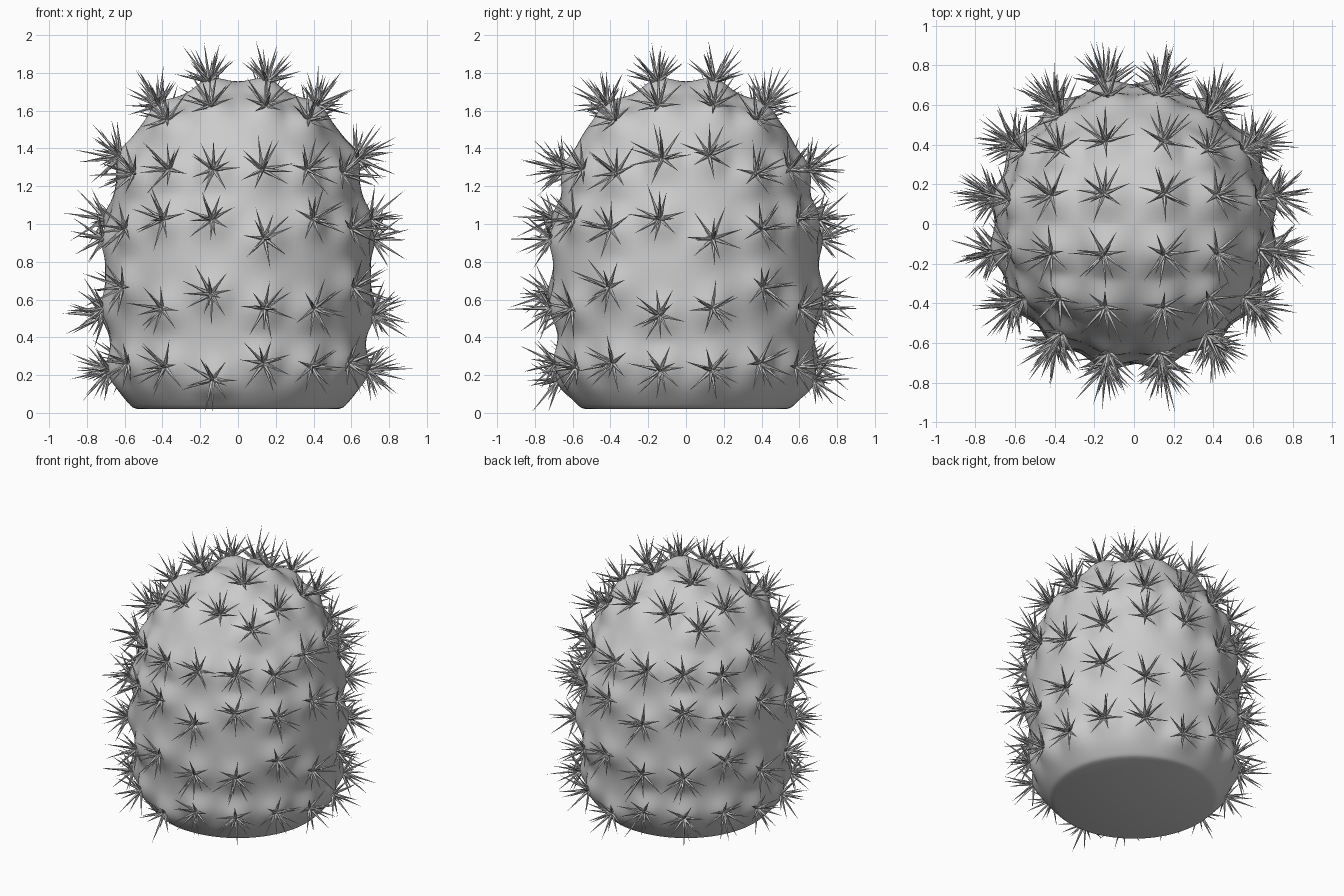
import bpy, bmesh, math, random
from mathutils import Vector, Matrix
from mathutils.geometry import interpolate_bezier

random.seed(4)
cube = bpy.data.objects.get("Cube")
if cube:
    bpy.data.objects.remove(cube, do_unlink=True)

# One grey for the whole plant
grey = bpy.data.materials.new("light grey")
grey.use_nodes = True
grey.diffuse_color = (0.6, 0.6, 0.6, 1)
grey.node_tree.nodes["Principled BSDF"].inputs["Base Color"].default_value = grey.diffuse_color


def finish(bm, name, angle):
    mesh = bpy.data.meshes.new(name)
    bm.to_mesh(mesh)
    bm.free()
    mesh.materials.append(grey)
    obj = bpy.data.objects.new(name, mesh)
    bpy.context.collection.objects.link(obj)
    bpy.ops.object.select_all(action="DESELECT")
    obj.select_set(True)
    bpy.context.view_layer.objects.active = obj
    bpy.ops.object.shade_smooth_by_angle(angle=math.radians(angle))


# Smooth barrel profile as (radius, height), from the base rim to the crown
PROFILE = [(0.53, 0.02), (0.57, 0.04), (0.635, 0.13), (0.665, 0.25), (0.68, 0.42),
           (0.703, 0.7), (0.692, 0.92), (0.665, 1.12), (0.62, 1.3), (0.57, 1.43),
           (0.505, 1.53), (0.41, 1.61), (0.29, 1.685), (0.15, 1.74), (0, 1.755)]
pts = [Vector((r, 0, z)) for r, z in PROFILE]
tangents = [(pts[min(i + 1, len(pts) - 1)] - pts[max(i - 1, 0)]) / 6 for i in range(len(pts))]
tangents[-1].z = 0
curve = []
for i in range(len(pts) - 1):
    curve += interpolate_bezier(pts[i], pts[i] + tangents[i],
                                pts[i + 1] - tangents[i + 1], pts[i + 1], 9)[:-1]
curve.append(pts[-1])


def curve_normal(i):
    t = curve[min(i + 1, len(curve) - 1)] - curve[max(i - 1, 0)]
    return Vector((t.z, 0, -t.x)).normalized()


def turn(v, angle):
    return Matrix.Rotation(angle, 3, "Z") @ v


# Bump positions: four wavy rings round the sides, half listed and half turned about
RINGS = [(1.29, 1.28, 1.28, 1.28, 1.25, 1.33, 1.35, 1.25),
         (1.01, 1.01, 0.92, 1.01, 0.96, 1.01, 0.92, 0.96),
         (0.55, 0.62, 0.56, 0.55, 0.67, 0.52, 0.55, 0.67),
         (0.25, 0.18, 0.27, 0.25, 0.27, 0.23, 0.23, 0.27)]
STEP = math.pi / 8
bumps = []


def add_bump(index, angle):
    bumps.append((turn(curve[index], angle), turn(curve_normal(index), angle)))


for ring in RINGS:
    for k, height in enumerate(ring):
        index = min(range(len(curve)), key=lambda i: abs(curve[i].z - height))
        for half in (0, math.pi):
            add_bump(index, -math.pi / 2 + (k - 1.5) * STEP + half)

# Four by four grid of bumps on the crown
for x in (-0.4, -0.14, 0.14, 0.4):
    for y in (-0.4, -0.14, 0.14, 0.4):
        radius = min(math.hypot(x, y), 0.5)
        index = min(range(len(curve)), key=lambda i: abs(curve[i].x - radius))
        add_bump(index, math.atan2(y, x))

# Body: the profile revolved and swollen round every bump
HEIGHT, SPREAD, SEGMENTS = 0.045, 0.07, 112
bm = bmesh.new()
rows = []
for i, p in enumerate(curve):
    row = []
    for s in range(SEGMENTS):
        angle = s * math.tau / SEGMENTS
        pos, normal = turn(p, angle), turn(curve_normal(i), angle)
        swell = max(math.exp(-(pos - c).length_squared / (2 * SPREAD ** 2)) for c, n in bumps)
        row.append(bm.verts.new(pos + normal * HEIGHT * swell * min(1, i / 9)))
    rows.append(row)
for low, high in zip(rows, rows[1:]):
    for s in range(SEGMENTS):
        t = (s + 1) % SEGMENTS
        bm.faces.new((low[s], low[t], high[t], high[s]))
bm.faces.new(rows[0][::-1])
bmesh.ops.remove_doubles(bm, verts=bm.verts, dist=0.0005)
finish(bm, "cactus_body", 50)

# Spines: a star of thin spikes on every bump, as (count, tilt, length)
LAYERS = [(1, 8, 0.23), (4, 34, 0.22), (7, 64, 0.185)]
bm = bmesh.new()
for centre, normal in bumps:
    base = centre + normal * (HEIGHT - 0.012)
    frame = normal.to_track_quat("Z", "Y").to_matrix().to_4x4()
    for count, tilt, length in LAYERS:
        start = random.uniform(0, math.tau)
        for k in range(count):
            spin = start + k * math.tau / count + random.uniform(-0.2, 0.2)
            lean = math.radians(tilt + random.uniform(-8, 8))
            size = length * random.uniform(0.78, 1.1)
            place = (Matrix.Translation(base) @ frame @ Matrix.Rotation(spin, 4, "Z")
                     @ Matrix.Rotation(lean, 4, "Y") @ Matrix.Translation((0, 0, size / 2)))
            bmesh.ops.create_cone(bm, cap_ends=False, segments=5, radius1=0.012,
                                  radius2=0, depth=size, matrix=place)
for v in bm.verts:
    v.co.z = max(v.co.z, 0)
finish(bm, "cactus_spines", 30)
